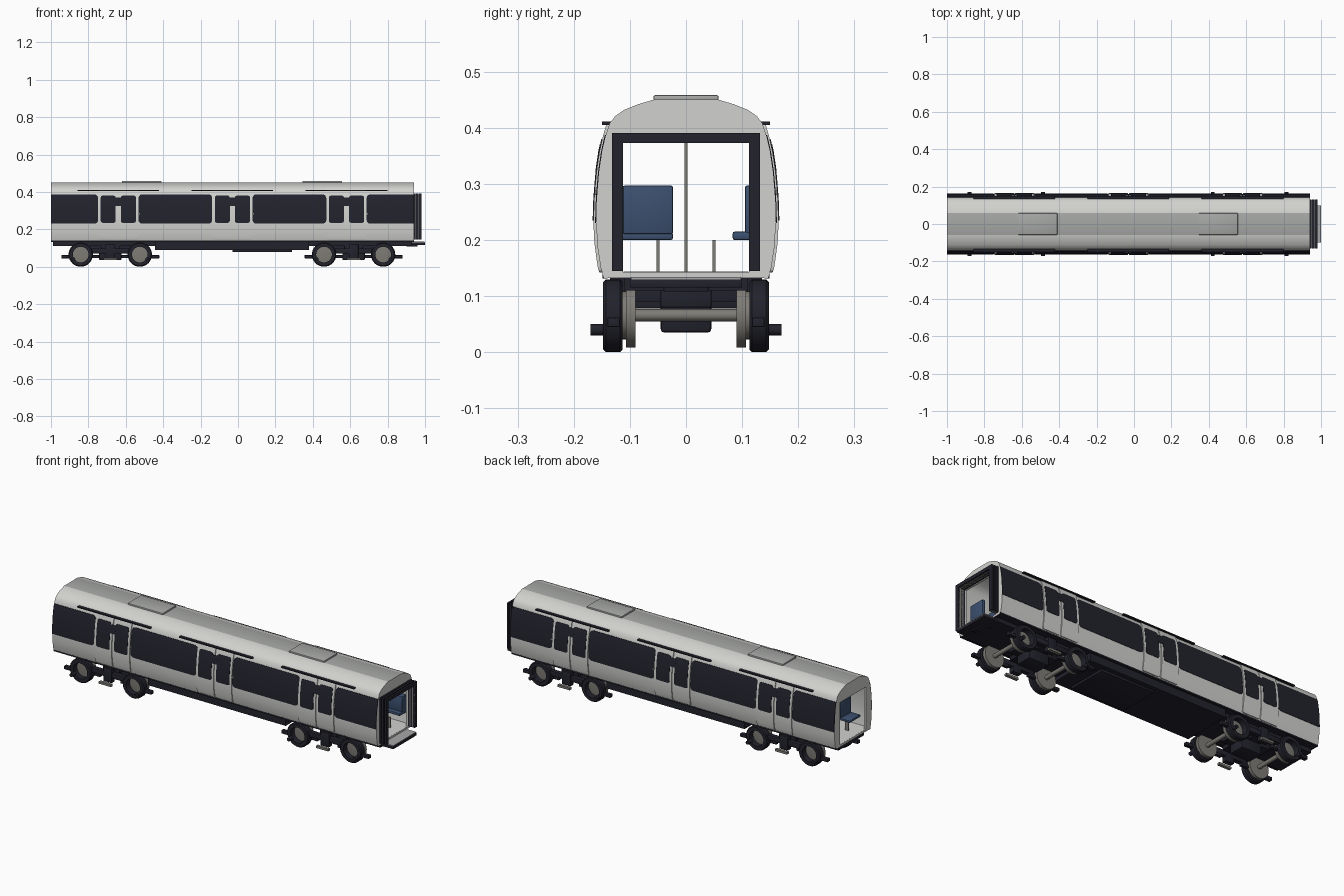
import bpy, bmesh, math
from mathutils import Matrix, Vector

if "Cube" in bpy.data.objects:
    bpy.data.objects.remove(bpy.data.objects["Cube"], do_unlink=True)


def material(name, r, g, b):
    m = bpy.data.materials.new(name)
    m.use_nodes = True
    m.diffuse_color = (r, g, b, 1)
    m.node_tree.nodes["Principled BSDF"].inputs["Base Color"].default_value = (r, g, b, 1)
    return m


WHITE = material("pale_paint", 0.64, 0.64, 0.62)
ROOF = material("roof_grey", 0.38, 0.39, 0.38)
DARK = material("dark_navy", 0.016, 0.016, 0.026)
METAL = material("worn_metal", 0.21, 0.20, 0.18)
BLUE = material("seat_blue", 0.045, 0.08, 0.16)

X0, X1 = -1.0, 0.94          # ends of the body
DOORS = (-0.64, -0.03, 0.58)  # door centres
BOGIES = (-0.683, 0.618)
HALF = [(.146, .132), (.152, .15), (.158, .19), (.16, .23), (.159, .27), (.155, .32),
        (.149, .36), (.142, .39), (.136, .408), (.126, .421), (.11, .432), (.085, .442), (.058, .45)]


def finish(name, bm, *mats):
    me = bpy.data.meshes.new(name)
    bm.to_mesh(me)
    bm.free()
    for m in mats:
        me.materials.append(m)
    me.polygons.foreach_set("use_smooth", [True] * len(me.polygons))
    me.set_sharp_from_angle(angle=math.radians(32))
    ob = bpy.data.objects.new(name, me)
    bpy.context.collection.objects.link(ob)
    return ob


def boxes(name, mat, items, bevel=0):
    """One object from boxes given as (x0, x1, y0, y1, z0, z1)."""
    bm = bmesh.new()
    for a, b, c, d, e, f in items:
        mid = Vector((a + b, c + d, e + f)) / 2
        size = Matrix.Diagonal((b - a, d - c, f - e, 1))
        bmesh.ops.create_cube(bm, size=1, matrix=Matrix.Translation(mid) @ size)
    if bevel:
        bmesh.ops.bevel(bm, geom=bm.edges[:], offset=bevel, segments=2, profile=0.5, affect='EDGES')
    return finish(name, bm, mat)


def both_sides(a, b, c, d, e, f):
    return [(a, b, c, d, e, f), (a, b, -d, -c, e, f)]


def lathe(name, mat, pts, x, z, side=1, steps=32):
    """Spin (radius, y) points about an axis along y."""
    bm = bmesh.new()
    vs = [bm.verts.new((x + r, y * side, z)) for r, y in pts]
    es = [bm.edges.new((vs[i], vs[i - 1])) for i in range(len(vs))]
    bmesh.ops.spin(bm, geom=vs + es, cent=(x, 0, z), axis=(0, 1, 0),
                   angle=math.tau, steps=steps, use_duplicate=False)
    bmesh.ops.remove_doubles(bm, verts=bm.verts[:], dist=1e-5)
    bmesh.ops.recalc_face_normals(bm, faces=bm.faces[:])
    return finish(name, bm, mat)


def half_width(z):
    for (ya, za), (yb, zb) in zip(HALF, HALF[1:]):
        if z <= zb:
            return ya + (yb - ya) * (z - za) / (zb - za)
    return HALF[-1][0]


def side_panel(name, mat, x0, x1, z0, z1, out, radius=0, left=True, right=True):
    """Thin plate that follows the curved body side, on both sides."""
    bm = bmesh.new()
    zs = {z0 + (z1 - z0) * i / 10 for i in range(11)}
    for i in range(5):
        d = radius * (1 - math.cos(i * math.pi / 8))
        zs |= {z0 + d, z1 - d}
    zs = sorted(zs)
    for s in (-1, 1):
        rows = []
        for z in zs:
            d = min(z - z0, z1 - z)
            cut = radius - math.sqrt(max(0, radius**2 - (radius - d)**2)) if d < radius else 0
            y = s * (half_width(z) + out)
            rows.append((bm.verts.new((x0 + cut * left, y, z)), bm.verts.new((x1 - cut * right, y, z))))
        for (a, b), (c, d) in zip(rows, rows[1:]):
            bm.faces.new((a, b, d, c) if s < 0 else (c, d, b, a))
    rim = [e for e in bm.edges if e.is_boundary]
    new = bmesh.ops.extrude_edge_only(bm, edges=rim)["geom"]
    for v in new:
        if isinstance(v, bmesh.types.BMVert):
            v.co.y -= math.copysign(out + 0.002, v.co.y)
    return finish(name, bm, mat)


# Hollow body shell with a doorway in each end wall
def body_shell():
    bm = bmesh.new()
    outer = HALF + [(-y, z) for y, z in reversed(HALF)]
    inner = [(y - math.copysign(.012, y), max(z - .01, .142)) for y, z in outer]
    door = [(.112, .143), (.112, .373), (-.112, .373), (-.112, .143)]

    def loop(points, x):
        vs = [bm.verts.new((x, y, z)) for y, z in points]
        return vs, [bm.edges.new((vs[i - 1], vs[i])) for i in range(len(vs))]

    def skin(a, b):
        for i in range(len(a)):
            bm.faces.new((a[i - 1], a[i], b[i], b[i - 1]))

    wall = .012
    loops = {}
    for end, (xa, xb) in enumerate(((X0, X0 + wall), (X1, X1 - wall))):
        o, oe = loop(outer, xa)
        d1, de1 = loop(door, xa)
        n, ne = loop(inner, xb)
        d2, de2 = loop(door, xb)
        loops[end] = (o, n)
        skin(d1, d2)
        bmesh.ops.triangle_fill(bm, use_beauty=True, edges=oe + de1)
        bmesh.ops.triangle_fill(bm, use_beauty=True, edges=ne + de2)
    skin(loops[0][0], loops[1][0])
    skin(loops[0][1], loops[1][1])
    bmesh.ops.recalc_face_normals(bm, faces=bm.faces[:])
    for f in bm.faces:
        mid = f.calc_center_median()
        if mid.z > .448 and f.normal.z > .9:
            f.material_index = 1       # flat strip along the roof
        elif mid.z < .135 and f.normal.z < -.9:
            f.material_index = 2       # underside
    finish("body_shell", bm, WHITE, ROOF, DARK)


body_shell()
boxes("roof_hatches", ROOF, [(x, x + .21, -.058, .058, .445, .458) for x in (-.62, .345)], .003)
boxes("side_sill", DARK, both_sides(X0, X1, .140, .1485, .131, .139))

# Window bands between the doors
edges = [X0] + [c + s * .108 for c in DOORS for s in (-1, 1)] + [X1]
for i in range(0, len(edges), 2):
    side_panel(f"window_band_{i // 2 + 1}", DARK, edges[i], edges[i + 1], .23, .387, .002,
               .02, left=i > 0, right=i < len(edges) - 2)

# Sliding doors, two leaves each, with rail and handles
for n, c in enumerate(DOORS, 1):
    for s, word in ((-1, "rear"), (1, "fore")):
        m = c + s * .054
        side_panel(f"door_{n}_{word}_leaf", WHITE, m - .052, m + .052, .142, .41, .005, .008)
        side_panel(f"door_{n}_{word}_window", DARK, m - .04, m + .04, .235, .38, .0065, .01)
    side_panel(f"door_{n}_lock", DARK, c - .016, c + .016, .325, .37, .007)
    boxes(f"door_{n}_rail", DARK, both_sides(c - .218, c + .218, .134, .150, .405, .411))
    boxes(f"door_{n}_buttons", METAL, both_sides(c + .106, c + .116, .155, .163, .28, .288))

# Floor, seats and poles
boxes("cabin_floor", WHITE, [(X0 + .003, X1 - .003, -.111, .111, .138, .1435)])
for n, (a, b) in enumerate(((-.97, -.78), (-.5, -.17), (.11, .44), (.72, .91)), 1):
    boxes(f"bench_{n}", BLUE, [(a, b, .083, .14, .2, .215), (a, b, .105, .14, .212, .297)], .004)
    rows = [a + .03, b - .05]
    boxes(f"seat_row_{n}", BLUE, [(x - .025, x + .045, -.115, -.023, .2, .213) for x in rows]
          + [(x + .03, x + .047, -.113, -.023, .21, .297) for x in rows], .004)
    boxes(f"seat_legs_{n}", METAL, [(x, x + .02, y - .003, y + .003, .142, .2)
                                    for x in rows for y in (-.05, .05)])
boxes("grab_poles", METAL, [(c - .003, c + .003, -.003, .003, .142, .442) for c in DOORS])

# Folded gangway and step at the open end
def arch(x0, x1, y, top):
    return both_sides(x0, x1, .112, y, .145, top) + [(x0, x1, -y, y, .373, top)]

boxes("gangway_folds", DARK, [b for x in (.938, .953, .969) for b in arch(x, x + .011, .132, .391)])
boxes("gangway_lining", METAL, arch(.939, .978, .126, .385))
boxes("gangway_step", DARK, [(.92, 1.0, -.1, .1, .115, .13), (.9, .96, -.04, .04, .108, .128)], .002)
boxes("step_plate", ROOF, [(.93, .998, -.098, .098, .13, .134)])

# Underframe
boxes("underframe", DARK, [(X0 + .01, X1 - .01, -.11, .11, .11, .134),
                           (-.445, .38, -.135, .135, .09, .134)])
boxes("equipment_box", DARK, [(-.03, .29, -.11, .11, .078, .1)], .002)

# Bogies with two wheelsets each
TYRE = [(.042, .113), (.06, .113), (.065, .118), (.065, .143), (.06, .148), (.042, .148)]
WHEEL = [(0, .09), (.058, .09), (.058, .107), (.043, .107), (.043, .116), (0, .12)]
AXLE = [(0, -.1), (.011, -.1), (.011, .1), (0, .1)]
NUB = [(0, .14), (.01, .14), (.01, .17), (0, .17)]
for n, c in enumerate(BOGIES, 1):
    frame = [(c - .11, c + .11, -.045, .045, .08, .112), (c - .05, c + .05, -.11, .11, .09, .115)]
    frame += both_sides(c - .1, c + .1, .113, .138, .07, .097)
    frame += both_sides(c - .025, c + .025, .113, .142, .045, .12)
    for s in (-1, 1):
        inner, outer = sorted((c + s * .06, c + s * .11))
        frame += both_sides(inner, outer, .1, .118, .046, .062)
        inner, outer = sorted((c + s * .205, c + s * .262))
        frame += both_sides(inner, outer, .118, .14, .045, .062)
    boxes(f"bogie_{n}_frame", DARK, frame, .002)
    boxes(f"bogie_{n}_motor", DARK, [(c - .06, c + .06, -.045, .045, .035, .1)], .006)
    boxes(f"bogie_{n}_shoes", METAL, both_sides(c - .036, c + .036, .148, .164, .036, .048))
    for e in (-1, 1):
        x = c + e * .158
        tag = f"bogie_{n}_{'rear' if e < 0 else 'fore'}"
        lathe(f"{tag}_axle", METAL, AXLE, x, .066, steps=16)
        for s, word in ((-1, "right"), (1, "left")):
            lathe(f"{tag}_{word}_tyre", DARK, TYRE, x, .065, s)
            lathe(f"{tag}_{word}_wheel", METAL, WHEEL, x, .066, s)
            lathe(f"{tag}_{word}_stub", DARK, NUB, c + e * .197, .04, s, 12)
